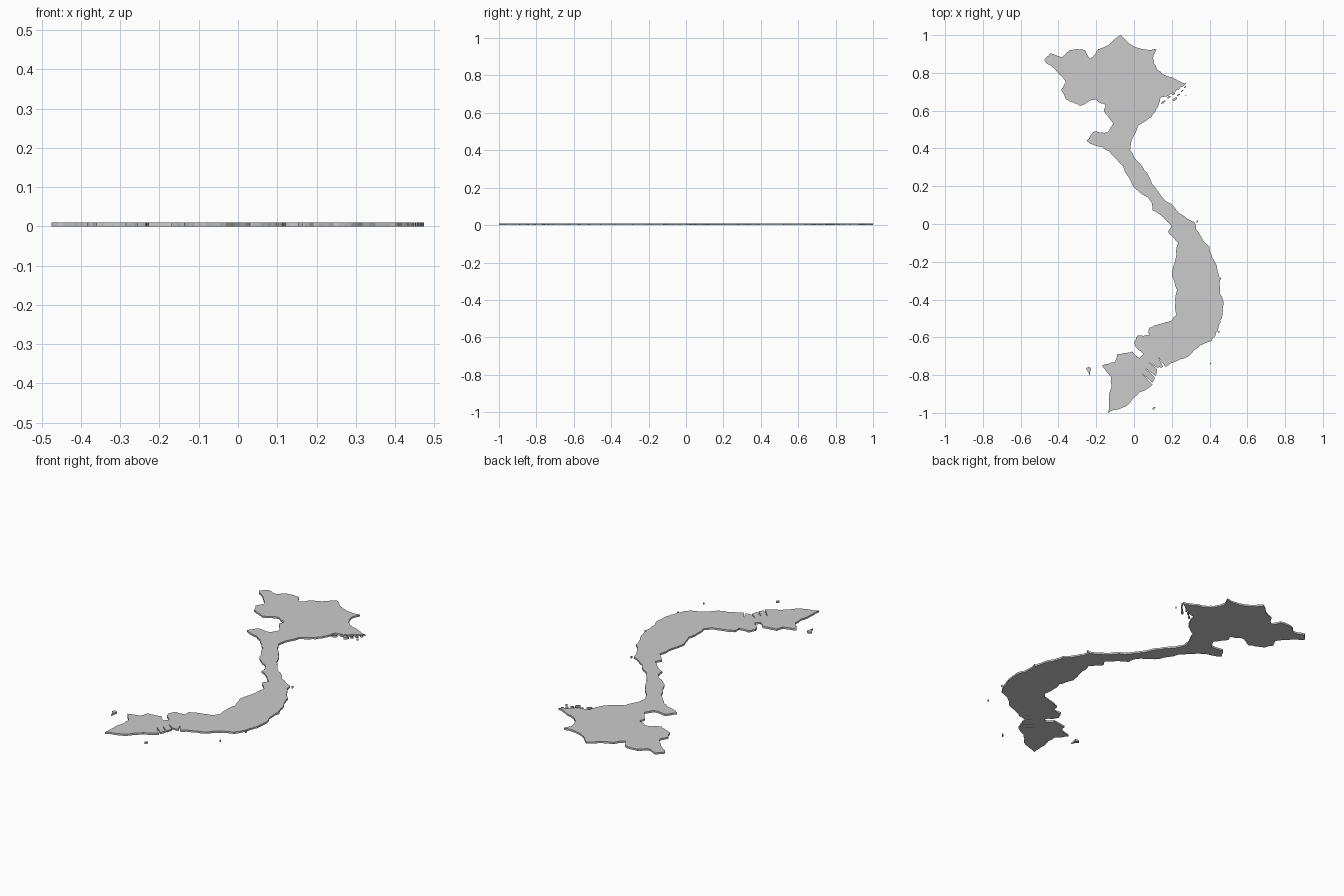
import bpy, bmesh, random, math
from mathutils import Vector

if "Cube" in bpy.data.objects:
    bpy.data.objects.remove(bpy.data.objects["Cube"])

random.seed(4)
THICK = 0.01


def ragged(points, levels, amount):
    """Midpoint displacement: turns a coarse outline into a crinkled coast."""
    pts = [Vector(p) for p in points]
    for _ in range(levels):
        out = []
        for a, b in zip(pts, pts[1:] + pts[:1]):
            d = b - a
            mid = (a + b) / 2 + Vector((-d.y, d.x)) * random.uniform(-amount, amount)
            out += [a, mid]
        pts = out
    return [Vector((max(-.476, min(.476, p.x)), max(-1, min(1, p.y)))) for p in pts]


def plate(name, pts, z0=0.0, z1=THICK):
    """Flat-sided slab from a closed outline."""
    bm = bmesh.new()
    face = bm.faces.new([bm.verts.new((p[0], p[1], z0)) for p in pts])
    ext = bmesh.ops.extrude_face_region(bm, geom=[face])
    top = [v for v in ext["geom"] if isinstance(v, bmesh.types.BMVert)]
    bmesh.ops.translate(bm, verts=top, vec=(0, 0, z1 - z0))
    bmesh.ops.triangulate(bm, faces=[f for f in bm.faces if len(f.verts) > 4],
                          ngon_method='EAR_CLIP')
    bmesh.ops.recalc_face_normals(bm, faces=bm.faces)
    me = bpy.data.meshes.new(name)
    bm.to_mesh(me)
    bm.free()
    ob = bpy.data.objects.new(name, me)
    bpy.context.collection.objects.link(ob)
    return ob


def island(name, x, y, length, width, angle):
    """Small irregular islet."""
    c, s = math.cos(angle), math.sin(angle)
    pts = []
    for i in range(8):
        t = i * math.tau / 8
        r = random.uniform(.75, 1.1)
        u, v = r * length / 2 * math.cos(t), r * width / 2 * math.sin(t)
        pts.append((x + u * c - v * s, y + u * s + v * c))
    return plate(name, pts)


# Mainland: coarse outline, clockwise from the northern tip
outline = [
    (-.07, 1), (0, .94), (.12, .925), (.10, .88), (.12, .82), (.18, .78), (.28, .745),
    (.14, .67), (.11, .59), (.02, .52), (-.02, .39), (.08, .25), (.17, .12), (.32, .01),
    (.40, -.12), (.44, -.23), (.455, -.36), (.473, -.43), (.445, -.56), (.41, -.62),
    (.27, -.71), (.17, -.755), (.12, -.76), (.10, -.85), (.03, -.89), (-.08, -.98),
    (-.137, -1), (-.12, -.81), (-.17, -.75), (-.10, -.73), (-.09, -.69), (-.01, -.675),
    (.03, -.71), (.05, -.69), (0, -.63), (.02, -.59), (.08, -.59), (.08, -.55),
    (.20, -.51), (.225, -.48), (.23, -.35), (.20, -.27), (.235, -.10), (.18, -.04),
    (.20, -.01), (.10, .07), (.095, .11), (-.03, .25), (-.10, .35), (-.25, .44),
    (-.21, .49), (-.14, .485), (-.11, .53), (-.16, .60), (-.15, .63), (-.20, .66),
    (-.285, .625), (-.36, .66), (-.385, .71), (-.36, .75), (-.40, .80), (-.475, .865),
    (-.44, .905), (-.38, .885), (-.34, .92), (-.26, .92), (-.23, .875), (-.19, .925),
    (-.12, .96),
]
mainland = plate("mainland", ragged(outline, 3, .09))

# River mouths of the southern delta: narrow wedges cut from the coast inland
cutters = []
for tx, ty, mx, my in [(.04, -.79, .13, -.875), (.06, -.765, .14, -.83),
                       (.08, -.735, .16, -.79), (.13, -.705, .17, -.775)]:
    side = Vector((my - ty, tx - mx)).normalized() * .007
    m = Vector((mx, my))
    cutters.append(plate("river_cutter", [(tx, ty), m + side, m - side], -.05, .05))
for cut in cutters:
    cut.hide_render = True
    mod = mainland.modifiers.new("river", 'BOOLEAN')
    mod.operation, mod.object, mod.solver = 'DIFFERENCE', cut, 'EXACT'
bpy.context.view_layer.objects.active = mainland
for mod in list(mainland.modifiers):
    bpy.ops.object.modifier_apply(modifier=mod.name)
for cut in cutters:
    bpy.data.objects.remove(cut)

# Large western island, tapering to the south
plate("west_island", ragged([(-.256, -.768), (-.24, -.755), (-.227, -.762), (-.232, -.785),
                             (-.234, -.805), (-.242, -.785)], 2, .08))

# Offshore islands
island("south_island", .105, -.975, .02, .011, .7)
island("southeast_island", .406, -.738, .009, .007, 0)

# Northern bay archipelago, strung along the coast
for i, (x, y, size) in enumerate([(.155, .645, .03), (.185, .672, .022), (.215, .66, .03),
                                  (.21, .688, .018), (.235, .683, .02), (.235, .715, .018),
                                  (.255, .705, .016), (.27, .725, .018), (.275, .68, .01)]):
    island(f"bay_islet_{i}", x, y, size, size * .45, .6)

# Eastern islets hugging the coast
for i, (x, y) in enumerate([(.335, .012), (.458, -.29), (.467, -.46), (.455, -.52), (.45, -.57)]):
    island(f"east_islet_{i}", x, y, .014, .007, 1.2)
